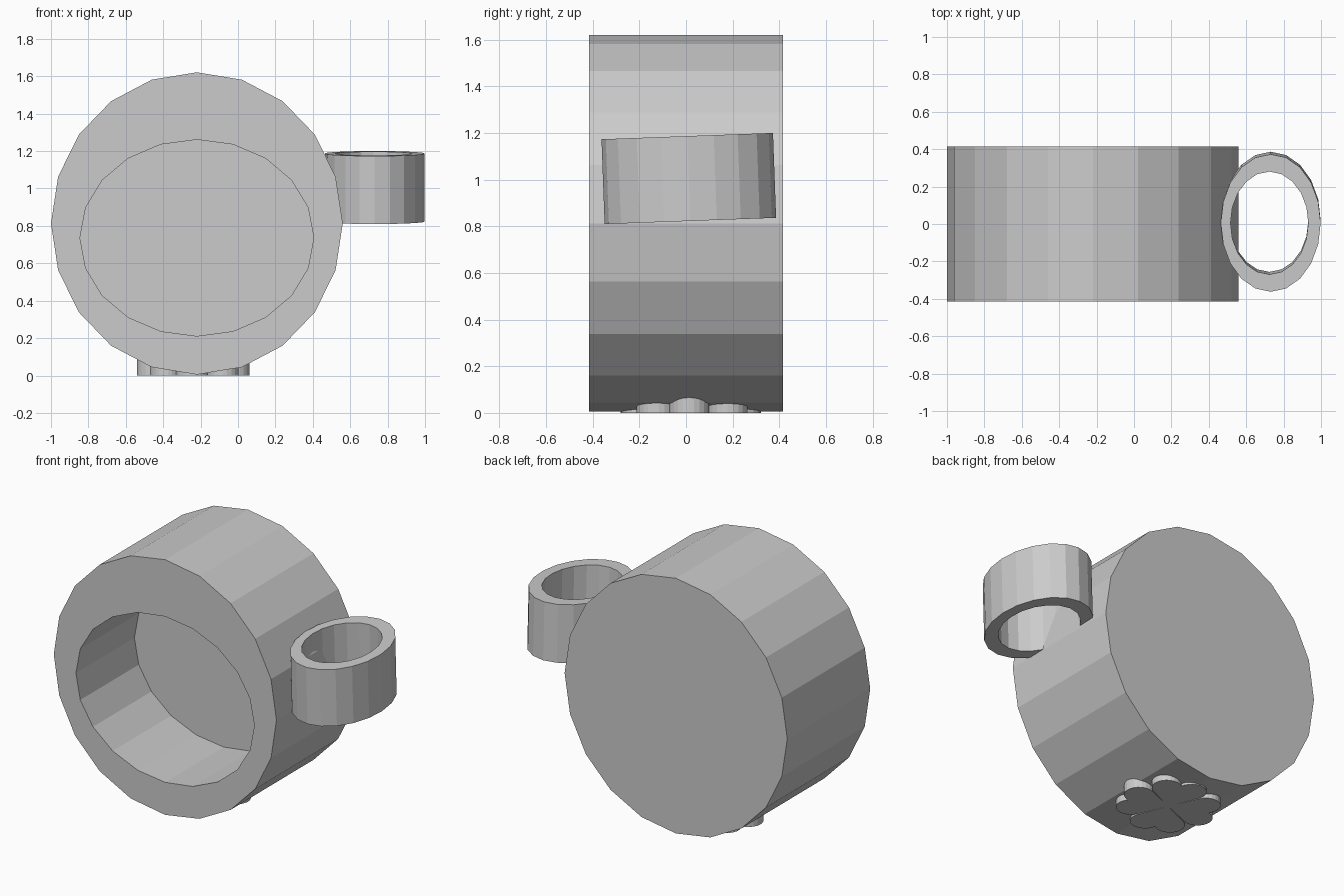
import bpy
import bmesh
from math import sin, cos, asin, radians, pi
from mathutils import Matrix, Vector

SIDES = 20

cube = bpy.data.objects.get("Cube")
if cube:
    bpy.data.objects.remove(cube, do_unlink=True)

grey = bpy.data.materials.new("plain grey")
grey.use_nodes = True
colour = (0.6, 0.6, 0.6, 1)
grey.diffuse_color = colour
grey.node_tree.nodes["Principled BSDF"].inputs["Base Color"].default_value = colour


def finish(name, bm):
    bmesh.ops.recalc_face_normals(bm, faces=bm.faces)
    mesh = bpy.data.meshes.new(name)
    bm.to_mesh(mesh)
    bm.free()
    mesh.materials.append(grey)
    obj = bpy.data.objects.new(name, mesh)
    bpy.context.collection.objects.link(obj)
    return obj


def ellipse(bm, rx, ry, z, cy=0.0, cx=0.0):
    """Loop of vertices with a corner on each axis."""
    angles = [2 * pi * i / SIDES for i in range(SIDES)]
    return [bm.verts.new((cx + rx * cos(a), cy + ry * sin(a), z)) for a in angles]


def bridge(bm, a, b):
    for i in range(SIDES):
        j = (i + 1) % SIDES
        bm.faces.new((a[i], a[j], b[j], b[i]))


# Drum body with a blind oval recess in its front
bm = bmesh.new()
loops = [ellipse(bm, 0.78, 0.808, -0.415),
         ellipse(bm, 0.78, 0.808, 0.415),
         ellipse(bm, 0.625, 0.525, 0.415, -0.077),
         ellipse(bm, 0.625, 0.525, -0.17, -0.077)]
for a, b in zip(loops, loops[1:]):
    bridge(bm, a, b)
bm.faces.new(loops[0])
bm.faces.new(loops[-1])
body = finish("drum_body", bm)
body.matrix_world = Matrix.Translation((-0.22, 0, 0.813)) @ Matrix.Rotation(pi / 2, 4, "X")

# Oval ring on the side, slightly tilted
bm = bmesh.new()
h = 0.182
loops = [ellipse(bm, 0.267, 0.368, -h), ellipse(bm, 0.267, 0.368, h),
         ellipse(bm, 0.208, 0.275, h, 0, -0.007), ellipse(bm, 0.208, 0.275, -h, 0, -0.007)]
for a, b in zip(loops, loops[1:] + loops[:1]):
    bridge(bm, a, b)
ring = finish("side_ring", bm)
ring.matrix_world = Matrix.Translation((0.731, 0.012, 1.005)) @ Matrix.Rotation(radians(2.1), 4, "X")

# Four-leaf clover under the body: heart-shaped leaves, each with two round lobes
lobe_r, reach, spread, steps = 0.086, 0.215, radians(20.5), 12
centre = Vector((reach * cos(spread), reach * sin(spread)))
start = spread + radians(112)
notch = -asin(centre.y / lobe_r)
half = []
for i in range(steps + 1):
    t = start + (notch - start) * i / steps
    half.append(centre + lobe_r * Vector((cos(t), sin(t))))
leaf = [Vector((p.x, -p.y)) for p in half] + half[-2::-1]
hub = 0.025 * Vector((cos(pi / 4), sin(pi / 4)))

bm = bmesh.new()
outline = []
for k in range(4):
    turn = Matrix.Rotation(radians(68 + 90 * k), 2)
    outline += [bm.verts.new((turn @ p).to_3d()) for p in leaf + [hub]]
base = bm.faces.new(outline)
top = bmesh.ops.extrude_face_region(bm, geom=[base])
bmesh.ops.translate(bm, vec=(0, 0, 0.1),
                    verts=[v for v in top["geom"] if isinstance(v, bmesh.types.BMVert)])
clover = finish("clover_foot", bm)
clover.location = (-0.24, 0.02, 0)
